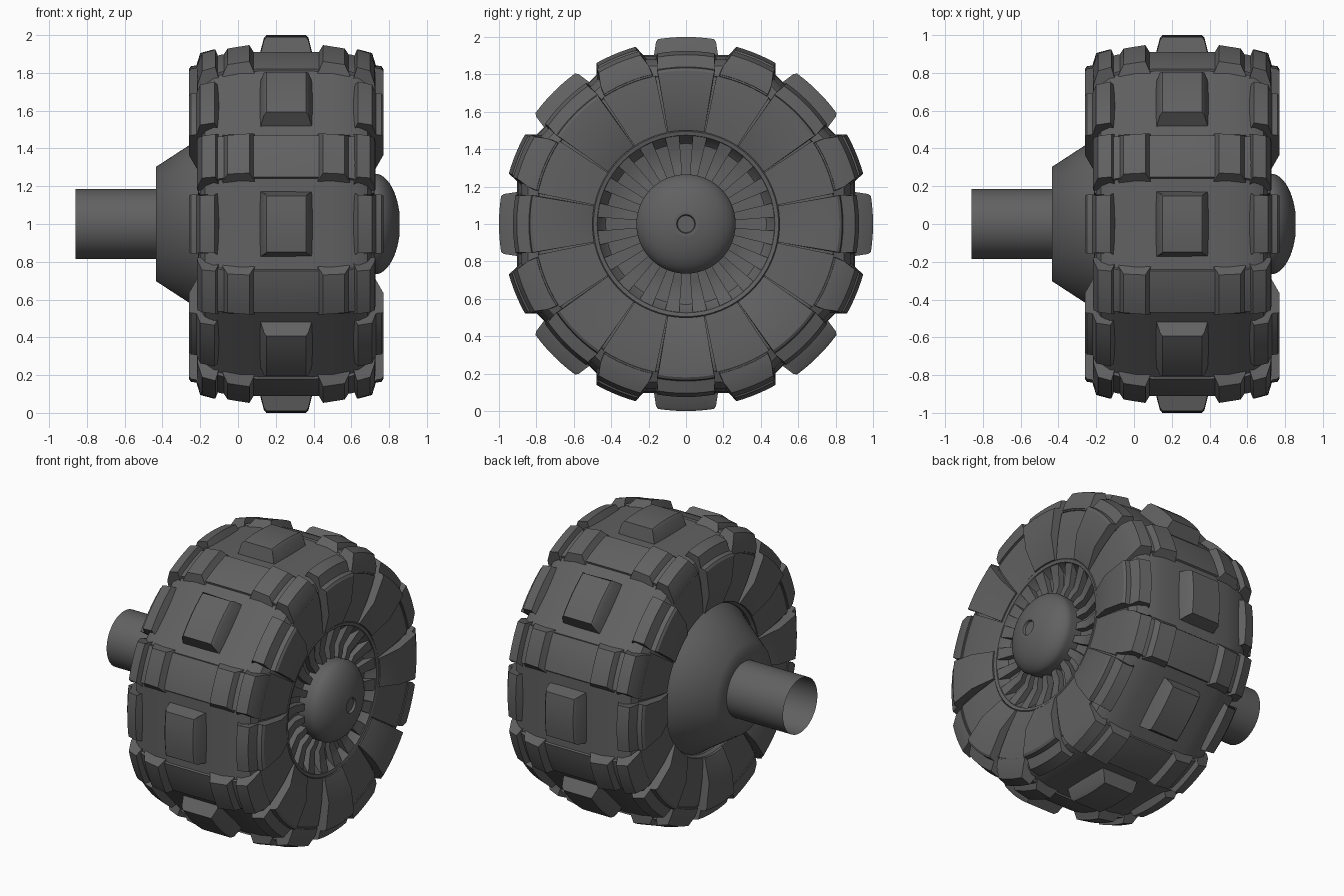
import bpy, bmesh, math

cube = bpy.data.objects.get("Cube")
if cube:
    bpy.data.objects.remove(cube)

MID = 0.255  # middle of the tyre along the axle

grey = bpy.data.materials.new("dark grey rubber")
grey.use_nodes = True
grey.diffuse_color = (0.12, 0.12, 0.12, 1)
grey.node_tree.nodes["Principled BSDF"].inputs["Base Color"].default_value = (0.12, 0.12, 0.12, 1)


def place(x, r, a):
    return (x, r * math.sin(a), 1 + r * math.cos(a))


def finish(name, bm, angle=30):
    bmesh.ops.remove_doubles(bm, verts=bm.verts, dist=0.0005)
    bmesh.ops.recalc_face_normals(bm, faces=bm.faces)
    mesh = bpy.data.meshes.new(name)
    bm.to_mesh(mesh)
    bm.free()
    mesh.materials.append(grey)
    obj = bpy.data.objects.new(name, mesh)
    bpy.context.collection.objects.link(obj)
    bpy.ops.object.select_all(action='DESELECT')
    obj.select_set(True)
    bpy.context.view_layer.objects.active = obj
    bpy.ops.object.shade_smooth_by_angle(angle=math.radians(angle))
    return obj


def lathe(name, profile, steps=64, angle=30):
    """Spin an open (x, radius) profile about the axle."""
    bm = bmesh.new()
    rings = [[bm.verts.new(place(x, r, math.tau * i / steps)) for x, r in profile]
             for i in range(steps)]
    for i in range(steps):
        a, b = rings[i], rings[(i + 1) % steps]
        for j in range(len(profile) - 1):
            bm.faces.new((a[j], a[j + 1], b[j + 1], b[j]))
    return finish(name, bm, angle)


def block(bm, outline, centre, steps):
    """Sweep a closed outline of (offset, radius, half angle) over an arc."""
    rings = []
    for i in range(steps + 1):
        t = 2 * i / steps - 1
        rings.append([bm.verts.new(place(MID + u, r, centre + math.radians(h) * t))
                      for u, r, h in outline])
    n = len(outline)
    for a, b in zip(rings, rings[1:]):
        for j in range(n):
            k = (j + 1) % n
            bm.faces.new((a[j], a[k], b[k], b[j]))
    bm.faces.new(rings[0])
    bm.faces.new(rings[-1])


def ring_of(name, outline, start, both_sides=False, count=8, steps=6):
    bm = bmesh.new()
    for i in range(count):
        a = math.tau * (i + start) / count
        block(bm, outline, a, steps)
        if both_sides:
            block(bm, [(-u, r, h) for u, r, h in outline], a, steps)
    return finish(name, bm)


def mirrored(points):
    return [(-u, r, h) for u, r, h in reversed(points)] + points


# Tyre carcass with flat tread panels over the wide segments
half = [(0.12, .895), (0.25, .89), (0.36, .875), (0.42, .85), (0.445, .80), (0.457, .73),
        (0.457, .64), (0.448, .5), (0.43, .485), (0.36, .48)]
lathe("tyre_carcass", [(MID - u, r) for u, r in reversed(half)] + [(MID + u, r) for u, r in half], 96)
panel = [(.12, .935, 15), (.25, .93, 15), (.37, .91, 15), (.43, .87, 14), (.455, .81, 13), (.38, .78, 13)]
ring_of("tread_panels", mirrored(panel), 0, steps=1)

# Wide segments: middle lug and shoulder lug running down the sidewall
ring_of("centre_lugs", mirrored([(.105, 1, 8.6), (.118, .985, 9.4), (.145, .88, 11.6)]), 0)
ring_of("shoulder_lugs", [(.345, .86, 11.6), (.38, .925, 9.6), (.455, .905, 9.6),
                          (.475, .84, 10.7), (.505, .835, 10.7), (.515, .82, 10.5),
                          (.515, .65, 10.8), (.465, .5, 11.2), (.40, .5, 11.2)], 0, True)

# Narrow segments: raised cross bar with paired lugs
bar = [(.14, .945, 7.2), (.34, .93, 7.4), (.43, .90, 8), (.46, .86, 9), (.469, .81, 9.8), (.40, .78, 10.2)]
ring_of("cross_bars", mirrored(bar), 0.5)
ring_of("inner_lugs", [(.14, .89, 10), (.17, .935, 8.2), (.195, .985, 6.6),
                       (.31, .966, 6.6), (.335, .92, 8.2), (.345, .88, 10)], 0.5, True)
ring_of("outer_lugs", [(.345, .87, 10.4), (.375, .957, 7.4), (.445, .935, 7.4), (.468, .87, 9.2),
                       (.472, .82, 9.8), (.40, .80, 10.4)], 0.5, True)

# Raised sidewall panels between the shoulder lugs
ring_of("sidewall_panels", [(.40, .81, 11), (.464, .81, 10.8), (.468, .75, 10.8),
                            (.468, .64, 10.8), (.456, .5, 10.8), (.40, .5, 10.8)], 0.5, True)

# Wheel: rim, recessed slot floor, spokes
lathe("wheel_face", [(.705, .505), (.715, .495), (.71, .475), (.695, .47), (.65, .43), (.63, .30), (.64, .24)])
ring_of("spokes", [(.36, .48, 4.6), (.45, .476, 4.6), (.435, .42, 4.6), (.415, .34, 4.6),
                   (.425, .30, 4.6), (.43, .24, 4.6), (.36, .24, 4.6)], 0.5, count=20, steps=2)

# Hub dome with a small recessed cap
dome = [(.64, .262), (.72, .265)]
dome += [(.72 + .138 * math.sin(a), .268 * math.cos(a))
         for a in [math.radians(d) for d in range(8, 75, 6)]]
lathe("hub_dome", dome + [(.855, .062), (.853, .05), (.838, .045), (.838, 0)])

# Back housing and open axle tube
lathe("back_housing", [(-.14, .50), (-.20, .455), (-.435, .302), (-.435, .18)], angle=75)
lathe("axle", [(-.43, .185), (-.86, .185)])
